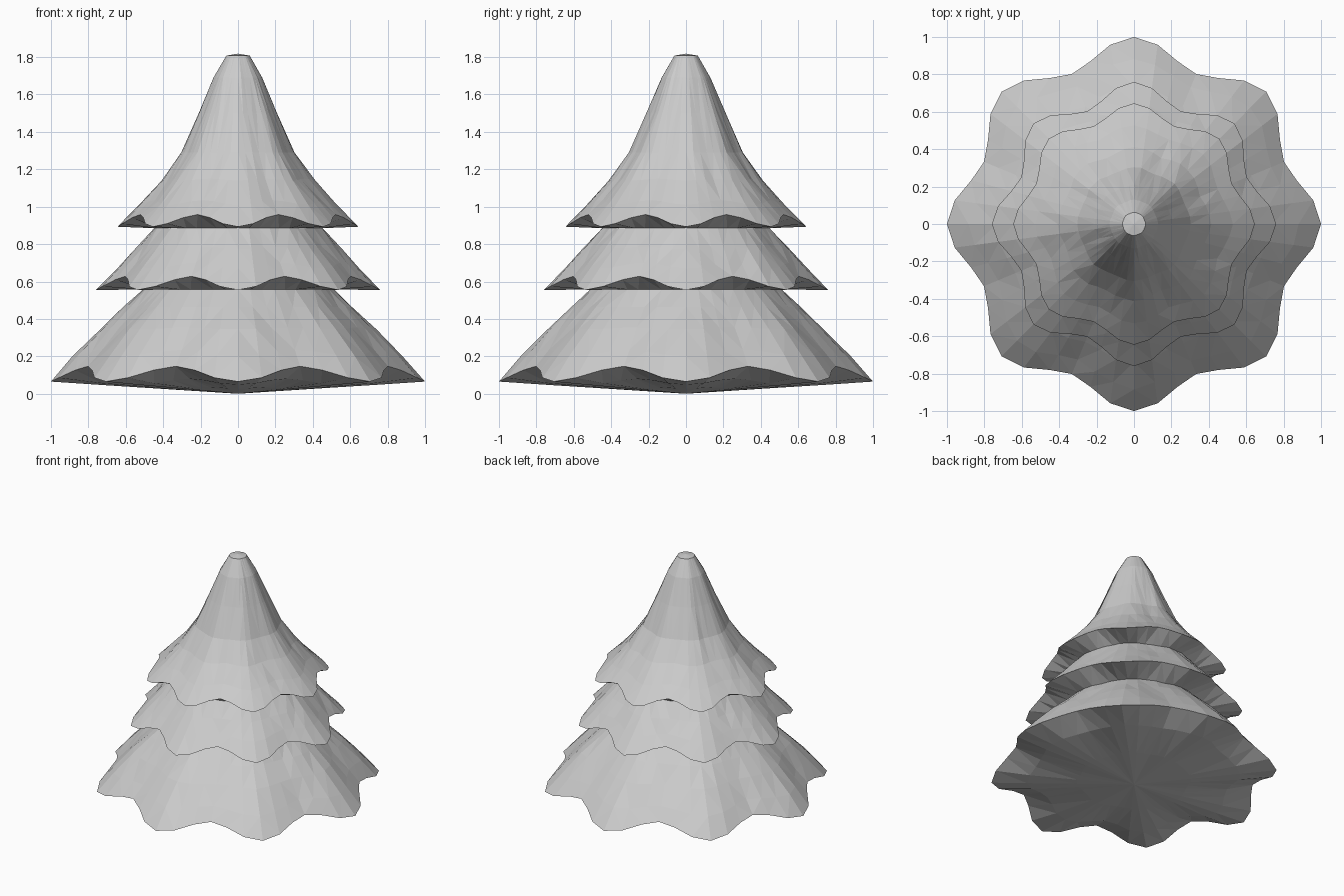
import bpy, bmesh, random
from math import cos, sin, pi

if "Cube" in bpy.data.objects:
    bpy.data.objects.remove(bpy.data.objects["Cube"])

random.seed(4)
SEG = 48          # six steps per lobe
LOBES = 8

# rows from underside to crown: tip radius, tip height, valley radius, valley height
ROWS = [
    (0.40, 0.026, 0.38, 0.034), (0.75, 0.048, 0.68, 0.080),
    (1.00, 0.065, 0.868, 0.147),                       # bottom tier rim
    (0.88, 0.20, 0.79, 0.235), (0.74, 0.345, 0.685, 0.355),
    (0.61, 0.465, 0.585, 0.465), (0.51, 0.557, 0.50, 0.557),
    (0.76, 0.555, 0.652, 0.628),                       # middle tier rim
    (0.65, 0.67, 0.59, 0.70), (0.55, 0.775, 0.52, 0.785),
    (0.45, 0.885, 0.44, 0.885),
    (0.645, 0.893, 0.565, 0.958),                      # top tier rim
    (0.53, 1.01, 0.485, 1.035), (0.41, 1.14, 0.385, 1.15),
    (0.305, 1.29, 0.29, 1.29), (0.21, 1.50, 0.20, 1.50),
    (0.13, 1.69, 0.125, 1.69), (0.062, 1.808, 0.06, 1.808),
]
RIMS = {2, 7, 11}


def ring(bm, index, row):
    rt, zt, rv, zv = row
    verts = []
    for i in range(SEG):
        a = 2 * pi * i / SEG
        w = 0.5 - 0.5 * cos(LOBES * a)      # 0 at a tip, 1 in a valley
        j = 0 if index in RIMS else 0.006
        r = rt + (rv - rt) * w + random.uniform(-j, j) * min(1, rt * 2)
        z = zt + (zv - zt) * w
        verts.append(bm.verts.new((r * cos(a), r * sin(a), z)))
    return verts


# layered foliage as one scalloped, faceted shell
bm = bmesh.new()
rings = [ring(bm, k, row) for k, row in enumerate(ROWS)]
for lo, hi in zip(rings, rings[1:]):
    for i in range(SEG):
        n = (i + 1) % SEG
        bm.faces.new((lo[i], lo[n], hi[n], hi[i]))

# underside centre and crown
base = bm.verts.new((0, 0, 0))
crown = bm.verts.new((0, 0, 1.818))
for i in range(SEG):
    n = (i + 1) % SEG
    bm.faces.new((base, rings[0][n], rings[0][i]))
    bm.faces.new((crown, rings[-1][i], rings[-1][n]))

bmesh.ops.triangulate(bm, faces=bm.faces[:])
bmesh.ops.recalc_face_normals(bm, faces=bm.faces[:])
mesh = bpy.data.meshes.new("tree_foliage")
bm.to_mesh(mesh)
bm.free()
bpy.context.collection.objects.link(bpy.data.objects.new("tree_foliage", mesh))
